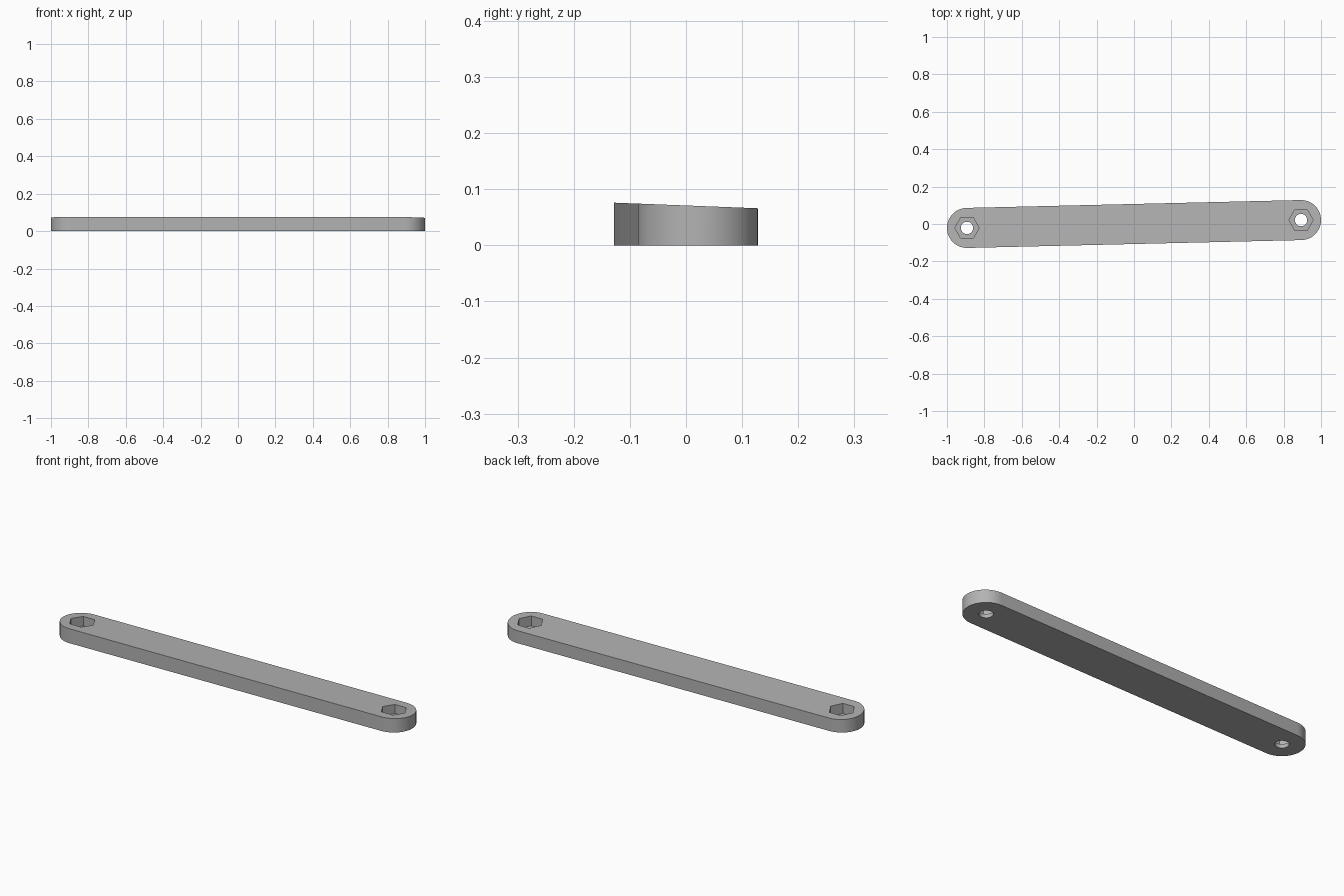
import bpy
import bmesh
from math import atan2, cos, sin, pi, radians

if "Cube" in bpy.data.objects:
    bpy.data.objects.remove(bpy.data.objects["Cube"])

END_X, END_Y = 0.893, 0.021   # centre of the left rounded end
RADIUS = 0.107
FLOOR_Z = 0.02                # floor of the nut pockets
ARC_STEPS = 32

grey = bpy.data.materials.new("plain_grey")
grey.use_nodes = True
colour = (0.45, 0.45, 0.45, 1)
grey.diffuse_color = colour
grey.node_tree.nodes["Principled BSDF"].inputs["Base Color"].default_value = colour


def top_height(y):
    """Height of the gently sloping top surface."""
    return 0.071 - 0.039 * y


def prism(name, outline, bottom, top):
    """Extrude an outline upward; top is a function of y."""
    bm = bmesh.new()
    low = [bm.verts.new((x, y, bottom)) for x, y in outline]
    high = [bm.verts.new((x, y, top(y))) for x, y in outline]
    bm.faces.new(low[::-1])
    bm.faces.new(high)
    for i in range(len(low)):
        j = (i + 1) % len(low)
        bm.faces.new((low[i], low[j], high[j], high[i]))
    mesh = bpy.data.meshes.new(name)
    bm.to_mesh(mesh)
    bm.free()
    mesh.materials.append(grey)
    obj = bpy.data.objects.new(name, mesh)
    bpy.context.collection.objects.link(obj)
    return obj


def circle(x, y, radius, sides):
    return [(x + radius * cos(2 * pi * i / sides),
             y + radius * sin(2 * pi * i / sides)) for i in range(sides)]


# Bar with two rounded ends, slightly turned in plan
turn = atan2(END_Y, END_X)
outline = []
for side in (1, -1):
    start = turn - pi / 2 + (0 if side == 1 else pi)
    for i in range(ARC_STEPS + 1):
        a = start + pi * i / ARC_STEPS
        outline.append((side * END_X + RADIUS * cos(a),
                        side * END_Y + RADIUS * sin(a)))
bar = prism("link_bar", outline, 0, top_height)

# Bolt hole and hexagonal nut pocket at each end
cutters = []
for side in (1, -1):
    x, y = side * END_X, side * END_Y
    cutters.append(prism("nut_pocket_cutter", circle(x, y, 0.065, 6),
                         FLOOR_Z, lambda _: 0.2))
    cutters.append(prism("bolt_hole_cutter", circle(x, y, 0.033, 32),
                         -0.1, lambda _: 0.15))

bpy.context.view_layer.objects.active = bar
for cutter in cutters:
    cutter.hide_render = True
    cut = bar.modifiers.new("cut", "BOOLEAN")
    cut.operation = "DIFFERENCE"
    cut.solver = "EXACT"
    cut.object = cutter
    bpy.ops.object.modifier_apply(modifier=cut.name)
    bpy.data.objects.remove(cutter)

# Smooth round walls with crisp rims
bpy.ops.object.select_all(action="DESELECT")
bar.select_set(True)
bpy.ops.object.shade_smooth_by_angle(angle=radians(30))
